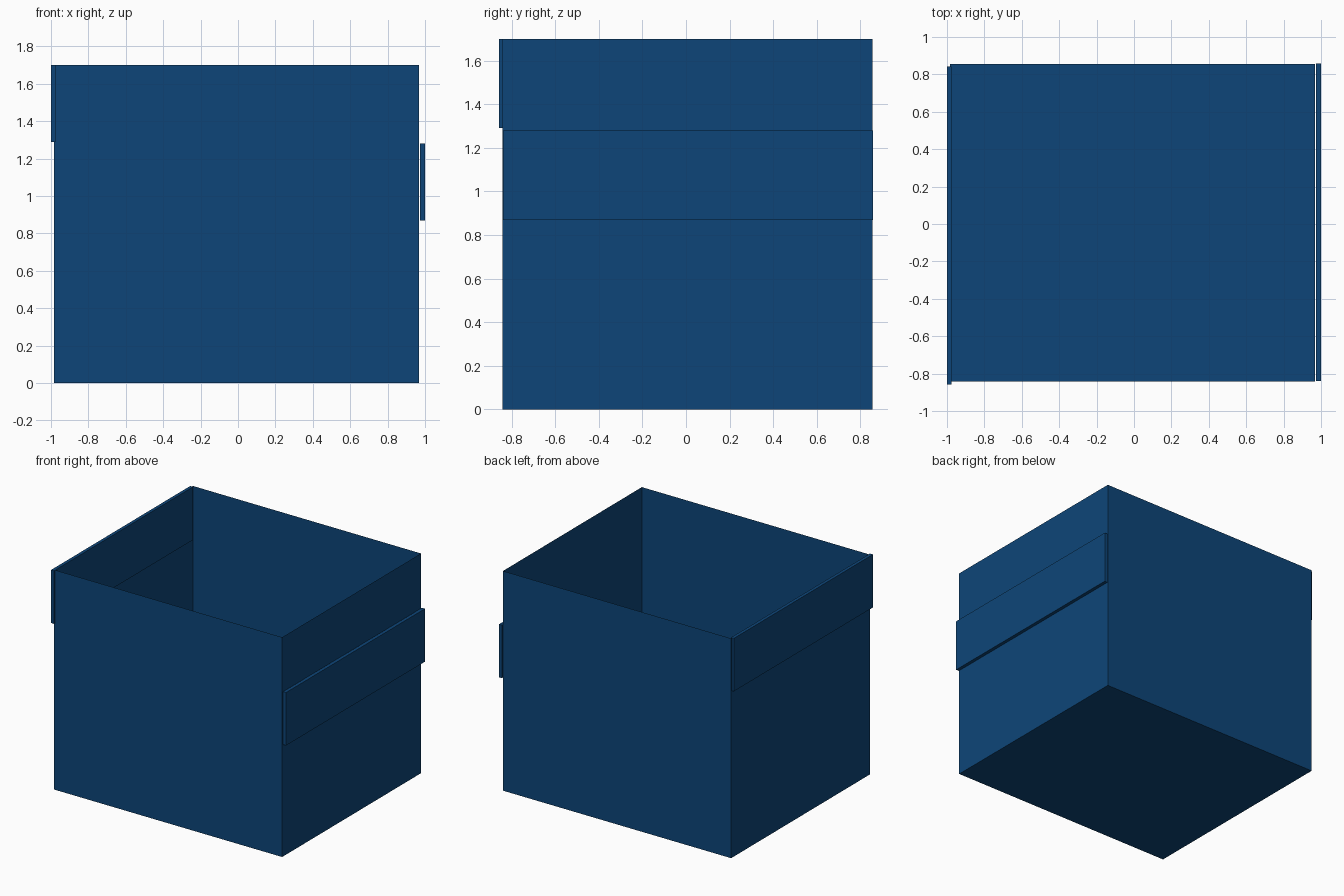
import bpy, bmesh

if "Cube" in bpy.data.objects:
    bpy.data.objects.remove(bpy.data.objects["Cube"])

blue = bpy.data.materials.new("dark_blue")
blue.diffuse_color = (0.004, 0.06, 0.19, 1)
blue.use_nodes = True
blue.node_tree.nodes["Principled BSDF"].inputs["Base Color"].default_value = blue.diffuse_color


def make_box(name, lo, hi, open_top=False):
    """Box between two corners; optionally a thin shell without its top."""
    bm = bmesh.new()
    bmesh.ops.create_cube(bm, size=1)
    for v in bm.verts:
        v.co = [(lo[i] + hi[i]) / 2 + v.co[i] * (hi[i] - lo[i]) for i in range(3)]
    if open_top:
        bm.normal_update()
        top = [f for f in bm.faces if f.normal.z > 0.9]
        bmesh.ops.delete(bm, geom=top, context='FACES_ONLY')
    mesh = bpy.data.meshes.new(name)
    bm.to_mesh(mesh)
    bm.free()
    mesh.materials.append(blue)
    obj = bpy.data.objects.new(name, mesh)
    bpy.context.collection.objects.link(obj)
    return obj


# Open bin made of paper-thin panels
make_box("bin_shell", (-0.985, -0.843, 0), (0.968, 0.855, 1.70), open_top=True)

# Raised band halfway up the right side
make_box("right_band", (0.974, -0.84, 0.87), (1.0, 0.858, 1.28))

# Band along the rim of the left side, straddling the wall
make_box("left_rim_band", (-1.0, -0.858, 1.29), (-0.975, 0.843, 1.70))
